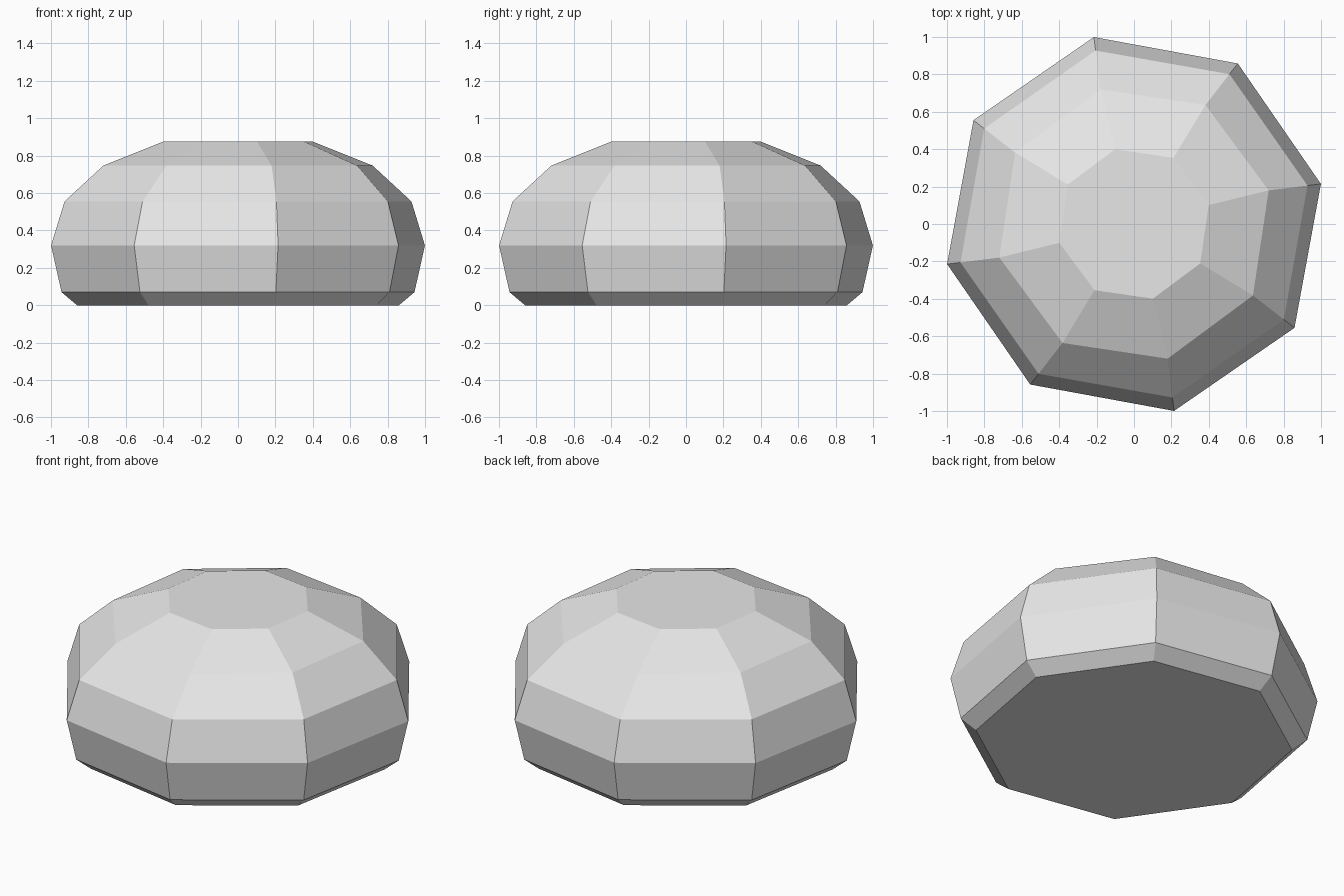
import bpy
import bmesh
from math import cos, sin, radians

# Remove the default cube
cube = bpy.data.objects.get("Cube")
if cube:
    bpy.data.objects.remove(cube, do_unlink=True)

SIDES = 8

# Rings from base to crown: (corner reach, height, twist in degrees)
RINGS = [
    (0.88, 0.00, 12.1),
    (0.965, 0.07, 12.1),
    (1.022, 0.32, 12.1),
    (0.95, 0.555, 12.5),
    (0.742, 0.747, 14.0),
    (0.412, 0.875, 14.2),
]

# Plain grey surface
grey = bpy.data.materials.new("light_grey")
grey.use_nodes = True
grey.diffuse_color = (0.8, 0.8, 0.8, 1)
grey.node_tree.nodes["Principled BSDF"].inputs["Base Color"].default_value = grey.diffuse_color


def add_ring(bm, radius, height, twist):
    angles = [radians(twist + i * 360 / SIDES) for i in range(SIDES)]
    return [bm.verts.new((radius * cos(a), radius * sin(a), height)) for a in angles]


# Faceted dome: stacked octagons joined by flat panels, capped at both ends
bm = bmesh.new()
rings = [add_ring(bm, *ring) for ring in RINGS]
for low, high in zip(rings, rings[1:]):
    for i in range(SIDES):
        j = (i + 1) % SIDES
        bm.faces.new((low[i], low[j], high[j], high[i]))
bm.faces.new(rings[0][::-1])
bm.faces.new(rings[-1])
bmesh.ops.recalc_face_normals(bm, faces=bm.faces)

mesh = bpy.data.meshes.new("faceted_dome")
bm.to_mesh(mesh)
bm.free()
mesh.materials.append(grey)
dome = bpy.data.objects.new("faceted_dome", mesh)
bpy.context.collection.objects.link(dome)
